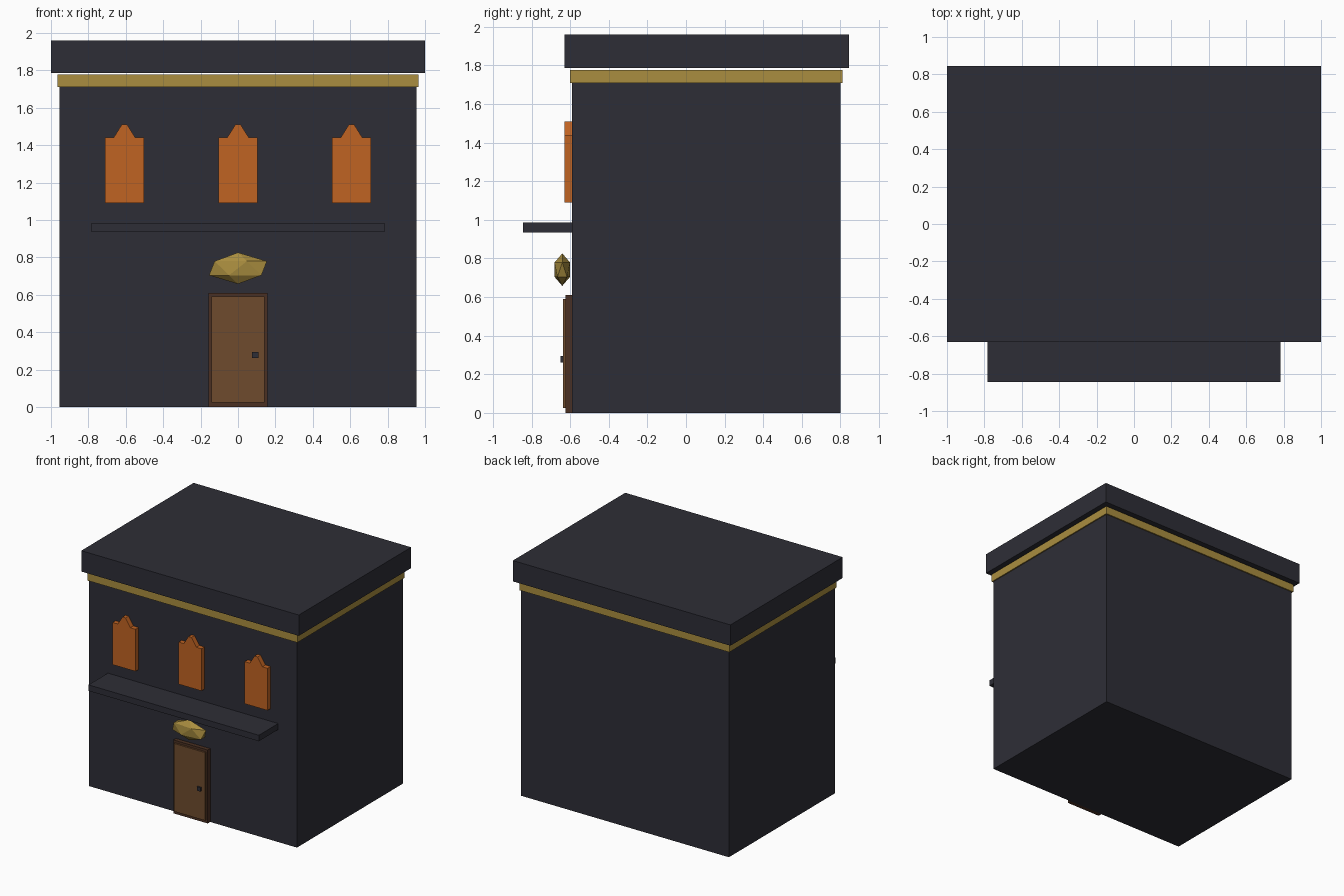
import bpy
import bmesh

cube = bpy.data.objects.get("Cube")
if cube:
    bpy.data.objects.remove(cube, do_unlink=True)


def material(name, r, g, b):
    m = bpy.data.materials.new(name)
    m.use_nodes = True
    m.diffuse_color = (r, g, b, 1)
    m.node_tree.nodes["Principled BSDF"].inputs["Base Color"].default_value = (r, g, b, 1)
    return m


slate = material("dark slate", 0.027, 0.027, 0.037)
gold = material("gold", 0.40, 0.27, 0.05)
orange = material("orange glow", 0.53, 0.125, 0.016)
oak = material("door brown", 0.156, 0.070, 0.027)
dark_oak = material("frame brown", 0.070, 0.030, 0.016)


def add_object(name, bm, mat):
    bmesh.ops.recalc_face_normals(bm, faces=bm.faces)
    mesh = bpy.data.meshes.new(name)
    bm.to_mesh(mesh)
    bm.free()
    mesh.materials.append(mat)
    obj = bpy.data.objects.new(name, mesh)
    bpy.context.collection.objects.link(obj)
    return obj


def box(name, mat, x, y, z):
    """Box from (min, max) ranges on each axis."""
    bm = bmesh.new()
    bmesh.ops.create_cube(bm, size=1)
    for v in bm.verts:
        v.co = [r[0] if c < 0 else r[1] for c, r in zip(v.co, (x, y, z))]
    return add_object(name, bm, mat)


def extruded_profile(name, mat, outline, x, y0, y1):
    """Front outline in x and z, extruded along y."""
    bm = bmesh.new()
    face = bm.faces.new([bm.verts.new((x + px, y0, pz)) for px, pz in outline])
    new = bmesh.ops.extrude_face_region(bm, geom=[face])["geom"]
    bmesh.ops.translate(bm, vec=(0, y1 - y0, 0),
                        verts=[g for g in new if isinstance(g, bmesh.types.BMVert)])
    return add_object(name, bm, mat)


wall = -0.59

# Building shell, trim band and overhanging roof slab
box("walls", slate, (-0.955, 0.955), (wall, 0.80), (0, 1.715))
box("trim_band", gold, (-0.965, 0.965), (-0.60, 0.81), (1.71, 1.777))
box("roof", slate, (-1, 1), (-0.63, 0.845), (1.787, 1.96))

# Ledge over the entrance
box("awning", slate, (-0.783, 0.783), (-0.845, wall), (0.935, 0.985))

# Door
box("door_frame", dark_oak, (-0.158, 0.158), (-0.623, wall), (0, 0.61))
box("door_panel", oak, (-0.143, 0.143), (-0.637, -0.62), (0.025, 0.59))
box("door_knob", slate, (0.076, 0.109), (-0.65, -0.63), (0.262, 0.294))

# Windows with pointed crowns
half = [(0.105, 1.09), (0.105, 1.44), (0.058, 1.44), (0.014, 1.51)]
outline = half + [(-px, pz) for px, pz in reversed(half)]
for side, x in (("right", -0.607), ("centre", 0), ("left", 0.607)):
    extruded_profile("window_" + side, orange, outline, x, -0.63, wall)

# Faceted ornament above the door
bm = bmesh.new()
bmesh.ops.create_icosphere(bm, subdivisions=1, radius=1)
bmesh.ops.scale(bm, vec=(0.173, 0.047, 0.084), verts=bm.verts)
bmesh.ops.translate(bm, vec=(0, -0.641, 0.742), verts=bm.verts)
add_object("ornament", bm, gold)
